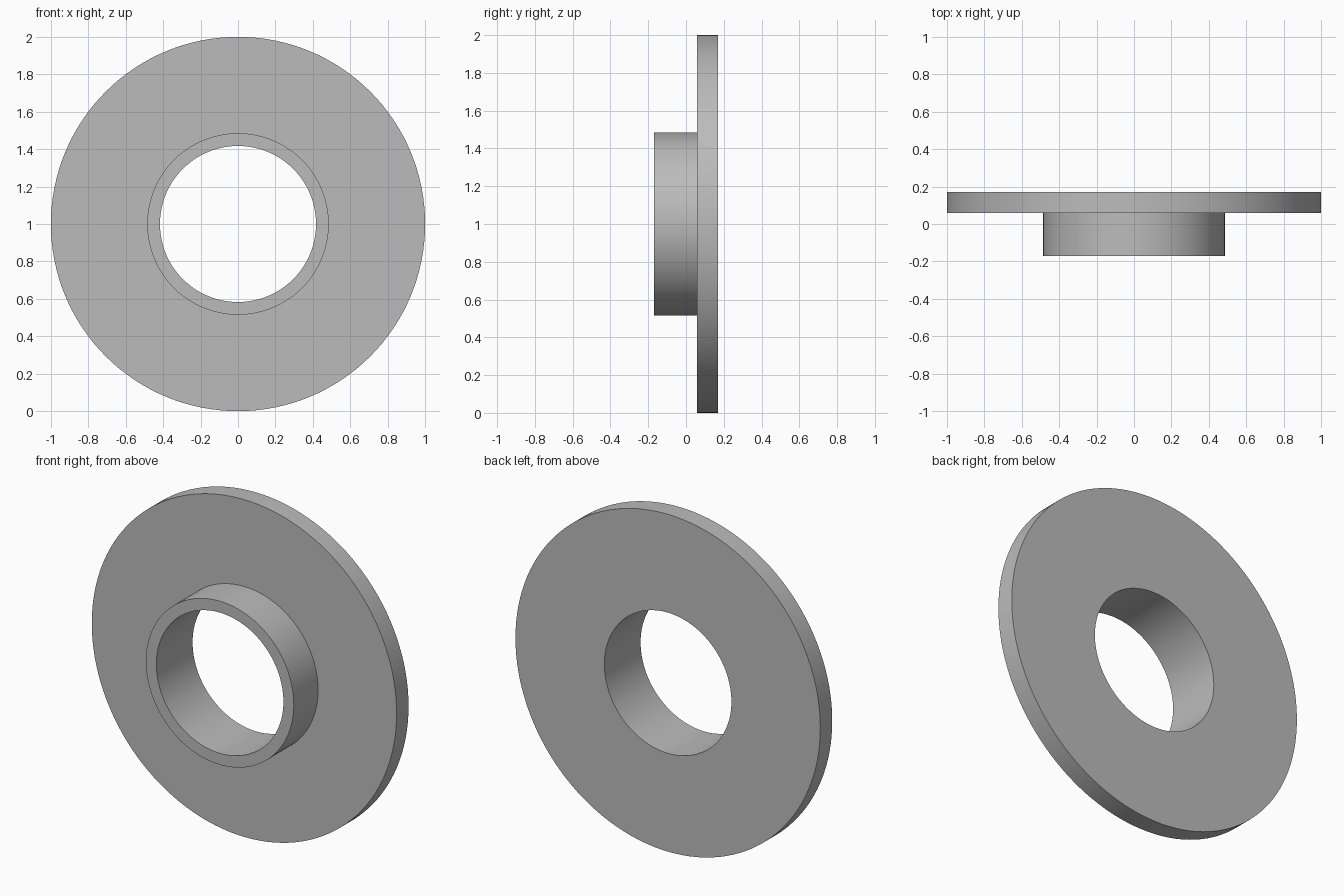
import bpy
import bmesh
import math

SEGMENTS = 128
CENTRE_Z = 1.0
BORE, COLLAR, RIM = 0.417, 0.485, 1.0
FRONT, STEP, BACK = -0.17, 0.058, 0.17

cube = bpy.data.objects.get("Cube")
if cube:
    bpy.data.objects.remove(cube, do_unlink=True)


def make_material(name, colour):
    mat = bpy.data.materials.new(name)
    mat.use_nodes = True
    mat.diffuse_color = colour
    mat.node_tree.nodes["Principled BSDF"].inputs["Base Color"].default_value = colour
    return mat


def lathe(name, profile, mat):
    """Revolve a closed (radius, y) profile about the y axis."""
    bm = bmesh.new()
    rings = []
    for i in range(SEGMENTS):
        a = 2 * math.pi * i / SEGMENTS
        rings.append([bm.verts.new((r * math.cos(a), y, CENTRE_Z + r * math.sin(a)))
                      for r, y in profile])
    count = len(profile)
    for i, ring in enumerate(rings):
        following = rings[(i + 1) % SEGMENTS]
        for j in range(count):
            k = (j + 1) % count
            bm.faces.new((ring[j], ring[k], following[k], following[j]))
    bmesh.ops.recalc_face_normals(bm, faces=bm.faces)
    mesh = bpy.data.meshes.new(name)
    bm.to_mesh(mesh)
    bm.free()
    mesh.materials.append(mat)
    obj = bpy.data.objects.new(name, mesh)
    bpy.context.collection.objects.link(obj)
    bpy.ops.object.select_all(action="DESELECT")
    obj.select_set(True)
    bpy.context.view_layer.objects.active = obj
    bpy.ops.object.shade_smooth_by_angle(angle=math.radians(30))
    return obj


grey = make_material("plain grey", (0.5, 0.5, 0.5, 1.0))

# Wide flange and projecting collar, one solid with a through bore
lathe("flanged_bushing", [
    (BORE, FRONT), (COLLAR, FRONT), (COLLAR, STEP),
    (RIM, STEP), (RIM, BACK), (BORE, BACK),
], grey)
